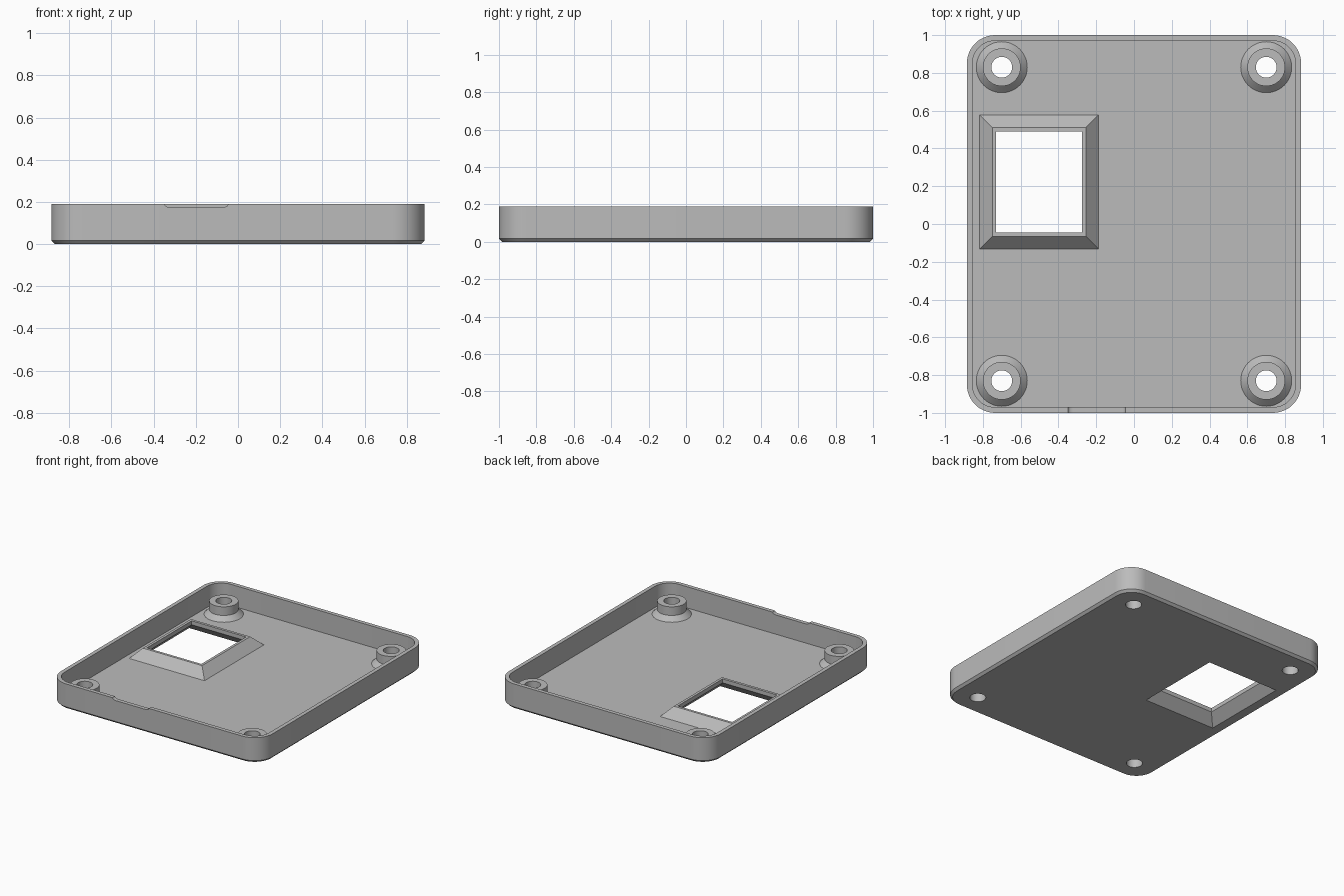
import bpy, bmesh
from math import sin, cos, pi, radians, sqrt

cube = bpy.data.objects.get("Cube")
if cube:
    bpy.data.objects.remove(cube, do_unlink=True)

grey = bpy.data.materials.new("plain grey")
grey.use_nodes = True
GREY = (0.5, 0.5, 0.5, 1)
grey.diffuse_color = GREY
grey.node_tree.nodes["Principled BSDF"].inputs["Base Color"].default_value = GREY

# Main dimensions
HALF_X, HALF_Y, HEIGHT = 0.885, 1.0, 0.19
RADIUS, WALL, FLOOR, CHAMFER = 0.15, 0.03, 0.03, 0.017
BOSS_X, BOSS_Y, BOSS_R, BORE_R = 0.70, 0.83, 0.135, 0.055
NOTCH_X0, NOTCH_X1, NOTCH_DEPTH, NOTCH_R = -0.35, -0.045, 0.015, 0.03
WINDOW = (-0.5025, 0.2225, 0.2275, 0.2675)  # centre and half size


def notch_points():
    """Distance along the front rim and drop below it, with rounded ends."""
    ramp = []
    for i in range(6):
        t = i / 5
        ramp.append((NOTCH_R * t, NOTCH_DEPTH * sqrt(1 - (1 - t) ** 2)))
    return ([(NOTCH_X0 + x, d) for x, d in ramp]
            + [(NOTCH_X1 - x, d) for x, d in reversed(ramp)])


def outline(inset, z, notched=False):
    """Rounded rectangle ring, with the front edge split for the notch."""
    r = RADIUS - inset
    cx, cy = HALF_X - RADIUS, HALF_Y - RADIUS
    ring = []
    for k, (sx, sy) in enumerate(((1, 1), (-1, 1), (-1, -1), (1, -1))):
        for i in range(13):
            a = (k + i / 12) * pi / 2
            ring.append((sx * cx + r * cos(a), sy * cy + r * sin(a), z))
        if k == 2:
            for x, drop in notch_points():
                ring.append((x, inset - HALF_Y, z - drop * notched))
    return ring


def circle(x, y, r, z, n=48):
    return [(x + r * cos(2 * pi * i / n), y + r * sin(2 * pi * i / n), z)
            for i in range(n)]


def rectangle(grow, z):
    x, y, hx, hy = WINDOW
    hx, hy = hx + grow, hy + grow
    return [(x - hx, y - hy, z), (x + hx, y - hy, z),
            (x + hx, y + hy, z), (x - hx, y + hy, z)]


def add_ring(bm, points):
    verts = [bm.verts.new(p) for p in points]
    edges = [bm.edges.new((a, b)) for a, b in zip(verts, verts[1:] + verts[:1])]
    return verts, edges


def loft(bm, rings):
    """Join successive rings with quads and return the ring edges."""
    built = [add_ring(bm, ring) for ring in rings]
    for (low, _), (high, _) in zip(built, built[1:]):
        n = len(low)
        for i in range(n):
            j = (i + 1) % n
            bm.faces.new((low[i], low[j], high[j], high[i]))
    return [edges for _, edges in built]


def finish(bm, name):
    bmesh.ops.recalc_face_normals(bm, faces=bm.faces[:])
    mesh = bpy.data.meshes.new(name)
    bm.to_mesh(mesh)
    bm.free()
    mesh.materials.append(grey)
    obj = bpy.data.objects.new(name, mesh)
    bpy.context.collection.objects.link(obj)
    bpy.ops.object.select_all(action="DESELECT")
    obj.select_set(True)
    bpy.context.view_layer.objects.active = obj
    bpy.ops.object.shade_smooth_by_angle(angle=radians(30))
    return obj


CORNERS = {"back_left": (1, 1), "back_right": (-1, 1),
           "front_right": (-1, -1), "front_left": (1, -1)}

# Tray: chamfered outer wall, notched rim, inner wall
bm = bmesh.new()
walls = loft(bm, [outline(CHAMFER, 0), outline(0, CHAMFER),
                  outline(0, HEIGHT, True), outline(WALL, HEIGHT, True),
                  outline(WALL, FLOOR)])

# Floor underside and top, each with holes where the other parts join
for border, z, grow, hole_r, up in ((walls[0], 0, 0.07, BORE_R, -1),
                                    (walls[-1], FLOOR, 0.0875, BOSS_R, 1)):
    edges = border + add_ring(bm, rectangle(grow, z))[1]
    for sx, sy in CORNERS.values():
        edges += add_ring(bm, circle(sx * BOSS_X, sy * BOSS_Y, hole_r, z))[1]
    bmesh.ops.triangle_fill(bm, edges=edges, use_beauty=True, normal=(0, 0, up))
finish(bm, "tray")

# Window frame: sloped outside, thin lip, sloped underside
bm = bmesh.new()
loft(bm, [rectangle(0.0875, FLOOR), rectangle(0.02, 0.10), rectangle(0, 0.10),
          rectangle(0, 0.07), rectangle(0.07, 0)])
finish(bm, "window_frame")

# Screw bosses: flared foot, post and through bore
for place, (sx, sy) in CORNERS.items():
    bm = bmesh.new()
    profile = [(BOSS_R, FLOOR), (0.10, 0.065), (0.10, 0.13),
               (BORE_R, 0.13), (BORE_R, 0)]
    loft(bm, [circle(sx * BOSS_X, sy * BOSS_Y, r, z) for r, z in profile])
    finish(bm, place + "_screw_boss")
